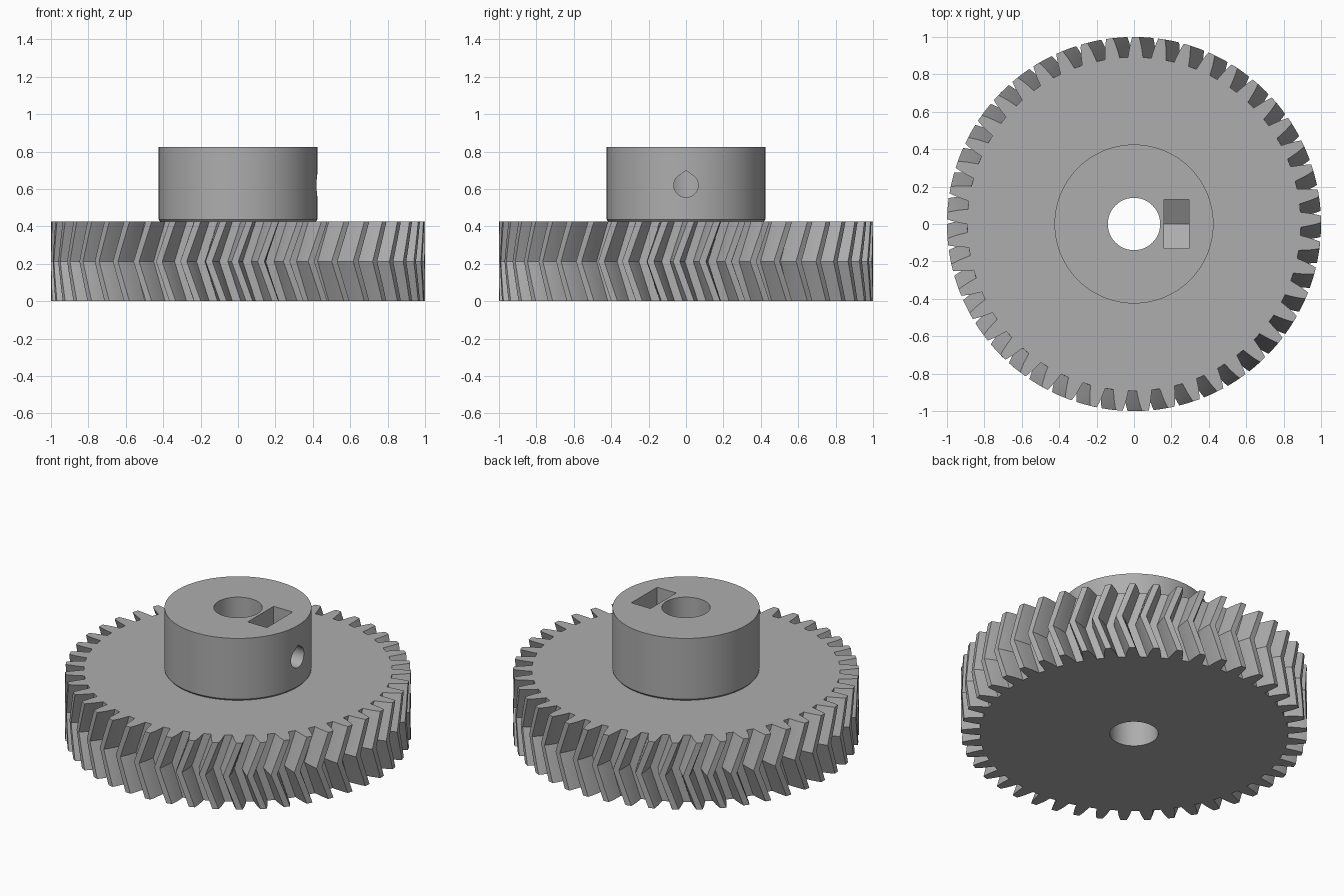
import bpy, bmesh, math
from mathutils import Vector

cube = bpy.data.objects.get("Cube")
if cube:
    bpy.data.objects.remove(cube, do_unlink=True)

TEETH = 45
PITCH = 2 * math.pi / TEETH
THICK = 0.425                       # gear disc thickness
HUB_TOP = 0.825
TWIST = math.radians(4.44)          # helix angle over half the thickness
PHASE = math.radians(1.5)           # tooth angle at the top face

grey = bpy.data.materials.new("plain grey")
grey.use_nodes = True
colour = (0.42, 0.42, 0.42, 1)
grey.diffuse_color = colour
grey.node_tree.nodes["Principled BSDF"].inputs["Base Color"].default_value = colour


def loft(name, rings):
    """Closed solid through rings of equal point count, capped at both ends."""
    bm = bmesh.new()
    loops = [[bm.verts.new(p) for p in ring] for ring in rings]
    n = len(loops[0])
    for a, b in zip(loops, loops[1:]):
        for i in range(n):
            j = (i + 1) % n
            bm.faces.new((a[i], a[j], b[j], b[i]))
    bm.faces.new(list(reversed(loops[0])))
    bm.faces.new(loops[-1])
    bmesh.ops.recalc_face_normals(bm, faces=bm.faces[:])
    mesh = bpy.data.meshes.new(name)
    bm.to_mesh(mesh)
    bm.free()
    mesh.materials.append(grey)
    obj = bpy.data.objects.new(name, mesh)
    bpy.context.collection.objects.link(obj)
    return obj


def circle(r, z, n=96):
    return [Vector((r * math.cos(2 * math.pi * i / n),
                    r * math.sin(2 * math.pi * i / n), z)) for i in range(n)]


def prism_x(name, outline, x0, x1):
    """Extrude a (y, z) outline along x."""
    return loft(name, [[Vector((x, y, z)) for y, z in outline] for x in (x0, x1)])


def cut(target, cutter):
    mod = target.modifiers.new("cut " + cutter.name, 'BOOLEAN')
    mod.operation = 'DIFFERENCE'
    mod.solver = 'EXACT'
    mod.object = cutter
    cutter.hide_render = True
    cutter.hide_set(True)
    cutter.display_type = 'WIRE'


# Half of one tooth: (radius, half width), root to tip
flank = [(0.892, 0.040), (0.92, 0.036), (0.95, 0.031), (0.98, 0.024), (1.0, 0.018)]


def gear_ring(z):
    turn = PHASE - TWIST * (1 - abs(2 * z / THICK - 1))
    ring = []
    for t in range(TEETH):
        mid = turn + t * PITCH
        sides = [(r, -w) for r, w in flank] + [(r, w) for r, w in reversed(flank)]
        for r, w in sides:
            a = mid + w / r
            ring.append(Vector((r * math.cos(a), r * math.sin(a), z)))
    return ring


# Herringbone gear disc
STEPS = 8
gear = loft("herringbone_gear", [gear_ring(THICK * i / STEPS) for i in range(STEPS + 1)])

# Hub with a small chamfer at its foot
hub = loft("hub", [circle(0.415, THICK), circle(0.425, THICK + 0.012),
                   circle(0.425, HUB_TOP)])

# Shaft bore through everything
bore = loft("bore_cutter", [circle(0.14, -0.1), circle(0.14, 1.0)])

# Captive nut slot with a pointed floor
nut = prism_x("nut_slot_cutter",
              [(-0.13, 1.0), (-0.13, 0.545), (0, 0.47), (0.13, 0.545), (0.13, 1.0)],
              0.16, 0.295)

# Teardrop set-screw hole, from the bore out through the hub wall
R, ZC = 0.065, 0.62
drop = [(R * math.cos(math.radians(a)), ZC + R * math.sin(math.radians(a)))
        for a in range(-225, 46, 10)] + [(0, ZC + 0.078)]
screw = prism_x("screw_hole_cutter", drop, 0.05, 0.6)

cut(gear, bore)
for tool in (bore, nut, screw):
    cut(hub, tool)

# Bake the cuts, then shade the round walls smooth with crisp edges
for obj in (gear, hub):
    bpy.ops.object.select_all(action='DESELECT')
    bpy.context.view_layer.objects.active = obj
    obj.select_set(True)
    for mod in list(obj.modifiers):
        bpy.ops.object.modifier_apply(modifier=mod.name)
    bpy.ops.object.shade_smooth_by_angle(angle=math.radians(25))
for tool in (bore, nut, screw):
    bpy.data.objects.remove(tool, do_unlink=True)
